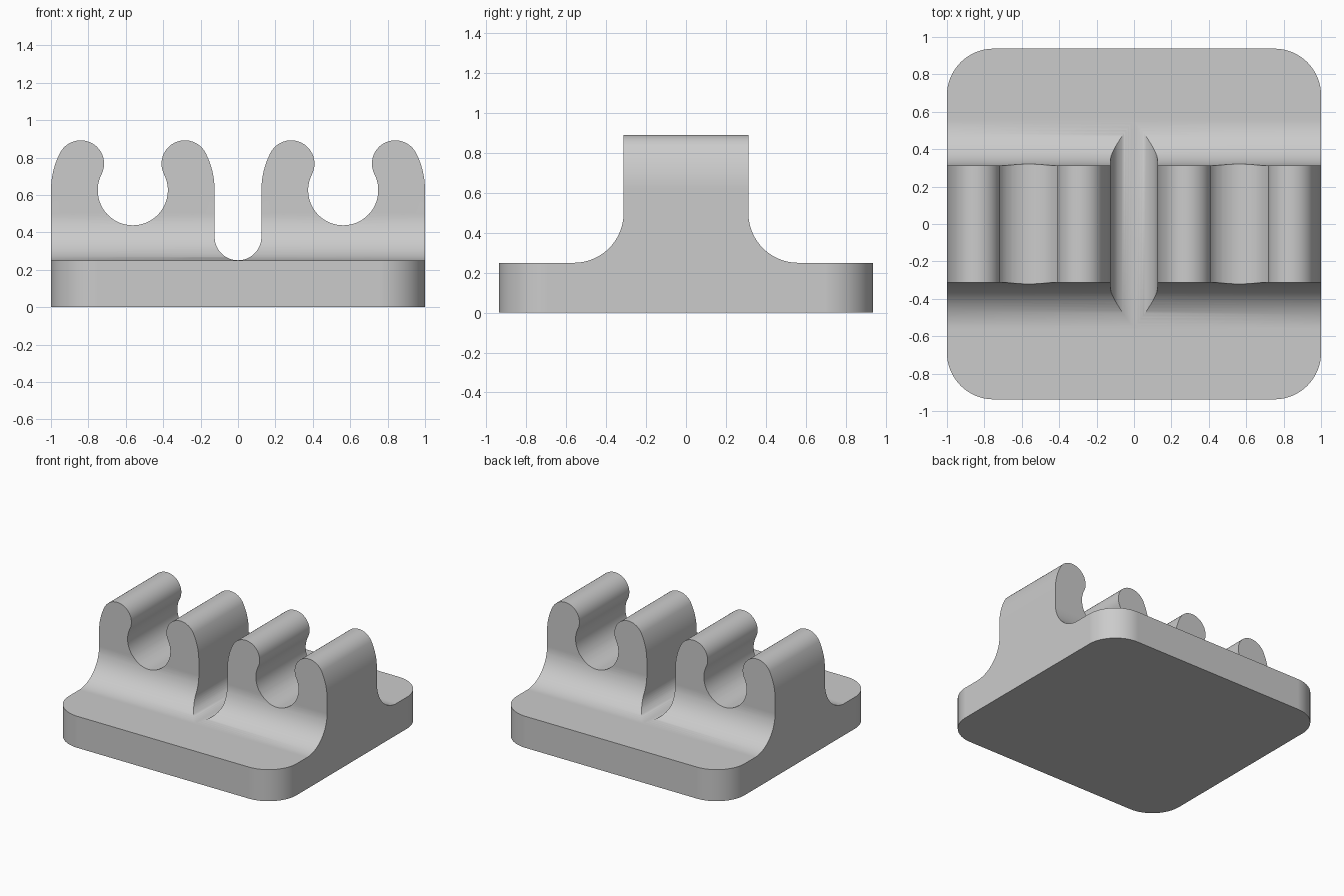
import bpy, bmesh, math
from mathutils import Vector

if "Cube" in bpy.data.objects:
    bpy.data.objects.remove(bpy.data.objects["Cube"])


def arc(cx, cy, r, a0, a1, n=16):
    """Points on an arc, angles in degrees."""
    return [(cx + r * math.cos(math.radians(a0 + (a1 - a0) * i / n)),
             cy + r * math.sin(math.radians(a0 + (a1 - a0) * i / n))) for i in range(n + 1)]


def prism(name, pts, place, vec):
    """Extrude a 2D outline; place maps outline points into space."""
    clean = [p for i, p in enumerate(pts) if (Vector(p) - Vector(pts[i - 1])).length > 1e-5]
    bm = bmesh.new()
    face = bm.faces.new([bm.verts.new(place(*p)) for p in clean])
    out = bmesh.ops.extrude_face_region(bm, geom=[face])
    bmesh.ops.translate(bm, vec=vec, verts=[v for v in out["geom"] if isinstance(v, bmesh.types.BMVert)])
    bmesh.ops.recalc_face_normals(bm, faces=bm.faces)
    mesh = bpy.data.meshes.new(name)
    bm.to_mesh(mesh)
    bm.free()
    obj = bpy.data.objects.new(name, mesh)
    bpy.context.collection.objects.link(obj)
    return obj


def mirrored(half):
    return half + [(-x, y) for x, y in reversed(half)]


# Side outline: base plate with a filleted upright
side = mirrored([(1.2, 0), (1.2, 0.25)] + arc(0.5625, 0.5, 0.25, 270, 180, 20) + [(0.3125, 1.2)])
holder = prism("clip_holder", side, lambda y, z: (-1.2, y, z), (2.4, 0, 0))

# Front outline: two open rings with round tips and a round-bottomed slot between them
cx, cz, tilt = 0.5625, 0.625, 27
tip_x, tip_z = 0.3125 * math.cos(math.radians(tilt)), 0.3125 * math.sin(math.radians(tilt))
front = [(1, -0.2)]
front += arc(cx, cz, 0.4375, 0, tilt, 8)
front += arc(cx + tip_x, cz + tip_z, 0.125, tilt, tilt + 180, 24)
front += arc(cx, cz, 0.1875, tilt, -180 - tilt, 40)
front += arc(cx - tip_x, cz + tip_z, 0.125, -tilt, 180 - tilt, 24)
front += arc(cx, cz, 0.4375, 180 - tilt, 180, 8)
front += arc(0, 0.3755, 0.125, 0, -90, 14)
clip_cutter = prism("clip_outline_cutter", mirrored(front), lambda x, z: (x, -1.2, z), (0, 2.4, 0))

# Plan outline: rounded rectangle
w, d, r = 1.0004, 0.9375, 0.25
plan = mirrored(arc(w - r, r - d, r, -90, 0) + arc(w - r, d - r, r, 0, 90))
plan_cutter = prism("plan_outline_cutter", plan, lambda x, y: (x, y, -0.1), (0, 0, 1.5))

# Keep only what all three outlines share
for cutter in (clip_cutter, plan_cutter):
    mod = holder.modifiers.new("trim", "BOOLEAN")
    mod.operation, mod.solver, mod.object = "INTERSECT", "EXACT", cutter
    cutter.hide_render = True
    bpy.context.view_layer.objects.active = holder
    bpy.ops.object.modifier_apply(modifier=mod.name)
    cutter.hide_set(True)

grey = bpy.data.materials.new("plain grey")
grey.diffuse_color = (0.6, 0.6, 0.6, 1)
grey.use_nodes = True
grey.node_tree.nodes["Principled BSDF"].inputs["Base Color"].default_value = grey.diffuse_color
holder.data.materials.clear()
holder.data.materials.append(grey)

bpy.ops.object.select_all(action="DESELECT")
holder.select_set(True)
bpy.context.view_layer.objects.active = holder
bpy.ops.object.shade_smooth_by_angle(angle=math.radians(30))
weighted = holder.modifiers.new("even_shading", "WEIGHTED_NORMAL")
weighted.keep_sharp = True
